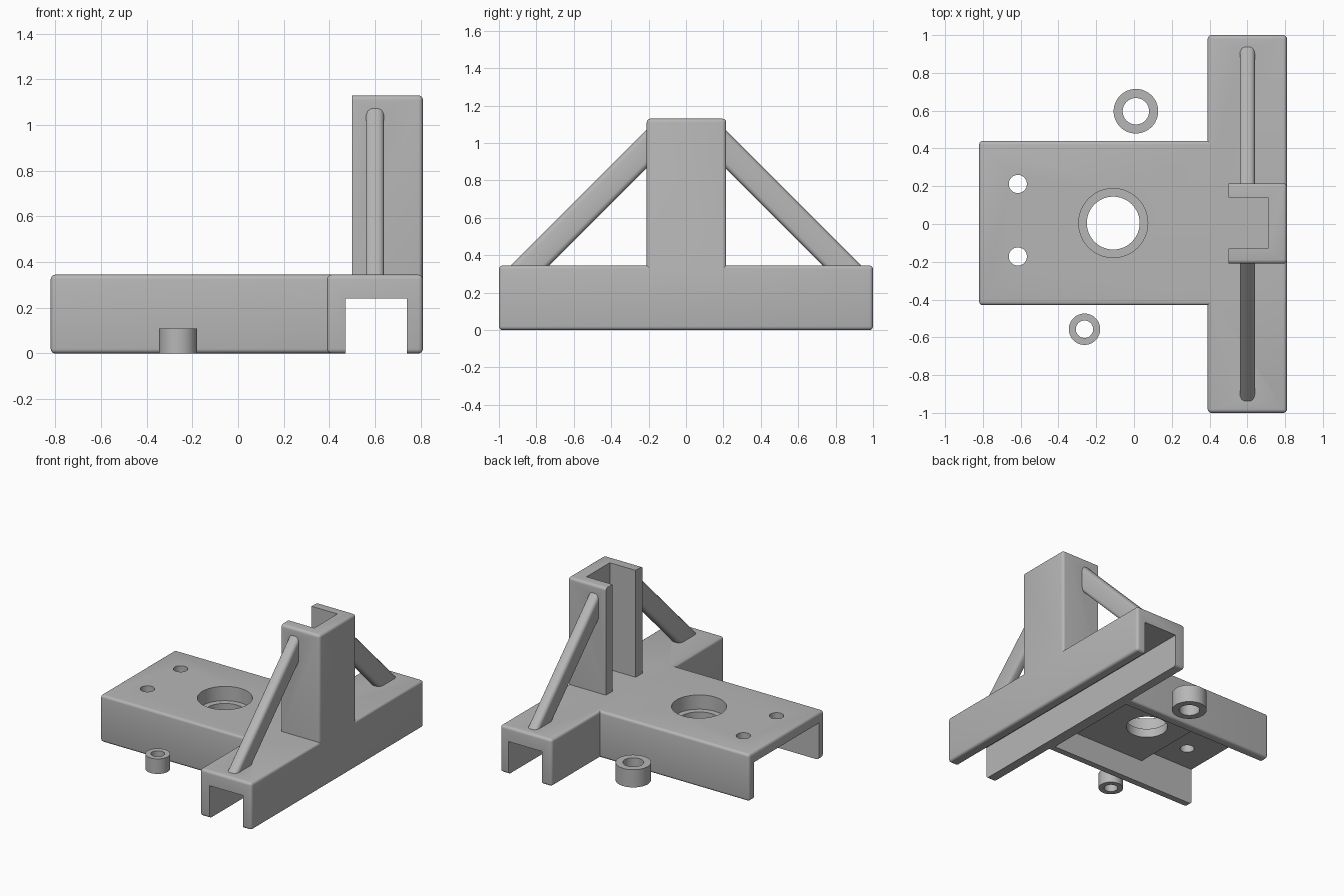
import bpy, bmesh, math
from mathutils import Matrix, Vector

if "Cube" in bpy.data.objects:
    bpy.data.objects.remove(bpy.data.objects["Cube"], do_unlink=True)

grey = bpy.data.materials.new("plain_grey")
grey.use_nodes = True
colour = (0.47, 0.47, 0.47, 1)
grey.diffuse_color = colour
grey.node_tree.nodes["Principled BSDF"].inputs["Base Color"].default_value = colour


def finish(name, bm):
    mesh = bpy.data.meshes.new(name)
    bm.to_mesh(mesh)
    bm.free()
    mesh.materials.append(grey)
    obj = bpy.data.objects.new(name, mesh)
    bpy.context.collection.objects.link(obj)
    return obj


def box(name, low, high, bevel=0, turn=None):
    """Box between two corners, optionally rounded, then transformed."""
    low, high = Vector(low), Vector(high)
    bm = bmesh.new()
    bmesh.ops.create_cube(bm, size=1)
    bmesh.ops.scale(bm, vec=high - low, verts=bm.verts)
    bmesh.ops.translate(bm, vec=(low + high) / 2, verts=bm.verts)
    if bevel:
        bmesh.ops.bevel(bm, geom=bm.edges[:], offset=bevel, segments=4,
                        profile=0.5, affect='EDGES')
    if turn:
        bm.transform(turn)
    return finish(name, bm)


def cylinder(name, x, y, radius, z0, z1):
    bm = bmesh.new()
    bmesh.ops.create_cone(bm, cap_ends=True, segments=48, radius1=radius,
                          radius2=radius, depth=z1 - z0,
                          matrix=Matrix.Translation((x, y, (z0 + z1) / 2)))
    return finish(name, bm)


def combine(target, operation, *tools):
    """Apply boolean tools to the target and discard them."""
    for tool in tools:
        mod = target.modifiers.new("combine", 'BOOLEAN')
        mod.operation = operation
        mod.solver = 'EXACT'
        mod.object = tool
        bpy.context.view_layer.update()
        graph = bpy.context.evaluated_depsgraph_get()
        mesh = bpy.data.meshes.new_from_object(target.evaluated_get(graph))
        target.modifiers.clear()
        target.data = mesh
        bpy.data.objects.remove(tool, do_unlink=True)


TOP = 0.345
ROUND = 0.02

# Crossbar, plate and upright joined into one bracket
bracket = box("bracket", (0.39, -1, 0), (0.81, 1, TOP), ROUND)
plate = box("plate", (-0.82, -0.43, 0), (0.45, 0.44, TOP), ROUND)
upright = box("upright", (0.44, -0.21, 0.27), (0.81, 0.215, 1.13), ROUND)
combine(upright, 'DIFFERENCE',
        box("front_trim", (0.3, -1, 0), (0.5, 1, 2)),
        box("upright_slot", (0.4, -0.13, 0), (0.71, 0.14, 2)))
combine(bracket, 'UNION', plate, upright)

# Diagonal braces, trimmed inside the crossbar and the upright wall
for side in (1, -1):
    turn = Matrix.Translation((0.6, side * 0.59, 0.59)) @ Matrix.Rotation(
        side * math.radians(-45), 4, 'X')
    brace = box("brace", (-0.04, -0.9, -0.0725), (0.04, 0.9, 0.0725), 0.028, turn)
    near, far = sorted((side * 0.18, side * 1.2))
    combine(brace, 'INTERSECT', box("brace_trim", (0, near, 0.3), (1, far, 2)))
    combine(bracket, 'UNION', brace)

# Underside channels
combine(bracket, 'DIFFERENCE',
        box("bar_channel", (0.47, -1.2, -0.2), (0.74, 1.2, 0.24)),
        box("plate_hollow", (-0.385, -0.37, -0.2), (0.39, 0.38, 0.175)),
        box("end_hollow", (-1, -0.37, -0.2), (-0.38, 0.38, 0.27)))

# Stepped centre hole and two screw holes
combine(bracket, 'DIFFERENCE',
        cylinder("centre_hole", -0.11, 0.005, 0.14, -0.1, 1),
        cylinder("counterbore", -0.11, 0.005, 0.183, 0.24, 1),
        cylinder("screw_hole", -0.615, 0.212, 0.048, -0.1, 1),
        cylinder("screw_hole", -0.615, -0.172, 0.048, -0.1, 1))

# Loose spacer rings
large_ring = cylinder("large_ring", 0.01, 0.597, 0.118, 0, 0.13)
combine(large_ring, 'DIFFERENCE', cylinder("bore", 0.01, 0.597, 0.07, -0.1, 1))
small_ring = cylinder("small_ring", -0.262, -0.557, 0.083, 0, 0.11)
combine(small_ring, 'DIFFERENCE', cylinder("bore", -0.262, -0.557, 0.046, -0.1, 1))

# Smooth the rounded edges, keep the corners crisp
bpy.ops.object.select_all(action='DESELECT')
for part in (bracket, large_ring, small_ring):
    part.select_set(True)
    bpy.context.view_layer.objects.active = part
bpy.ops.object.shade_smooth_by_angle(angle=math.radians(30))
